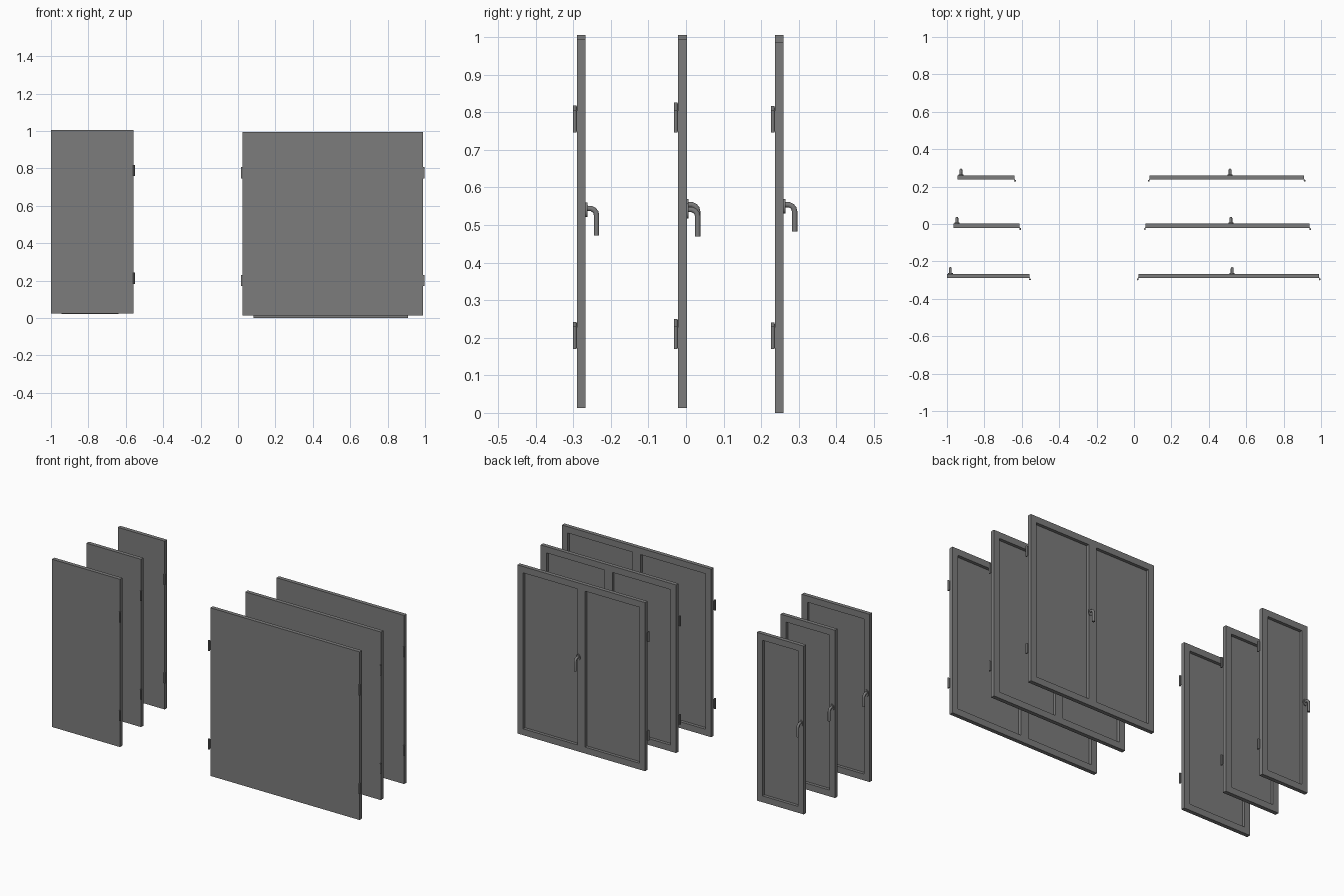
import bpy, bmesh, math
from mathutils import Vector, Matrix

cube = bpy.data.objects.get("Cube")
if cube:
    bpy.data.objects.remove(cube)

grey = bpy.data.materials.new("plain_grey")
grey.use_nodes = True
COLOUR = (0.2, 0.2, 0.2, 1)
grey.diffuse_color = COLOUR
grey.node_tree.nodes["Principled BSDF"].inputs["Base Color"].default_value = COLOUR

DEPTH, STILE, MULLION, RECESS = 0.023, 0.037, 0.05, 0.018


def finish(bm, name, smooth=False):
    bmesh.ops.recalc_face_normals(bm, faces=bm.faces)
    mesh = bpy.data.meshes.new(name)
    bm.to_mesh(mesh)
    bm.free()
    mesh.materials.append(grey)
    obj = bpy.data.objects.new(name, mesh)
    bpy.context.collection.objects.link(obj)
    if smooth:
        bpy.ops.object.select_all(action='DESELECT')
        obj.select_set(True)
        bpy.context.view_layer.objects.active = obj
        bpy.ops.object.shade_smooth_by_angle(angle=math.radians(40))
    return obj


def add_box(bm, x0, x1, y0, y1, z0, z1):
    size = Matrix.Diagonal((x1 - x0, y1 - y0, z1 - z0, 1))
    place = Matrix.Translation(((x0 + x1) / 2, (y0 + y1) / 2, (z0 + z1) / 2))
    bmesh.ops.create_cube(bm, size=1, matrix=place @ size)


def add_cylinder(bm, centre, radius, length, axis, sides=16, stretch=1):
    turn = Vector((0, 0, 1)).rotation_difference(Vector(axis)).to_matrix().to_4x4()
    shape = Matrix.Diagonal((1, 1, stretch, 1))
    bmesh.ops.create_cone(bm, cap_ends=True, segments=sides, radius1=radius, radius2=radius,
                          depth=length, matrix=Matrix.Translation(centre) @ shape @ turn)


# Flat-fronted sash whose back has one or two sunken panes
def sash(name, x0, x1, y, z0, z1, double):
    bm = bmesh.new()
    add_box(bm, x0, x1, y, y + DEPTH, z0, z1)
    mid = (x0 + x1) / 2
    panes = [(x0 + STILE, x1 - STILE)]
    if double:
        panes = [(x0 + STILE, mid - MULLION / 2), (mid + MULLION / 2, x1 - STILE)]
    cuts = [((x, 0, 0), (1, 0, 0)) for pane in panes for x in pane]
    cuts += [((0, 0, z), (0, 0, 1)) for z in (z0 + STILE, z1 - STILE)]
    for co, no in cuts:
        bmesh.ops.bisect_plane(bm, geom=bm.verts[:] + bm.edges[:] + bm.faces[:],
                               plane_co=co, plane_no=no)
    bm.normal_update()

    def is_pane(face):
        c = face.calc_center_median()
        return (face.normal.y > 0.9 and z0 + STILE < c.z < z1 - STILE
                and any(a < c.x < b for a, b in panes))

    faces = [f for f in bm.faces if is_pane(f)]
    bmesh.ops.inset_individual(bm, faces=faces, thickness=0, depth=-RECESS)
    bmesh.ops.dissolve_limit(bm, angle_limit=0.01, verts=bm.verts[:], edges=bm.edges[:])
    finish(bm, name)


# Hinge knuckle with a leaf, standing off the front corner of the sash
def hinge(name, x, side, y, z):
    bm = bmesh.new()
    add_cylinder(bm, (x + side * 0.004, y - 0.006, z), 0.005, 0.06, (0, 0, 1), 12)
    inner, outer = sorted((x, x + side * 0.003))
    add_box(bm, inner, outer, y - 0.006, y + 0.003, z - 0.027, z + 0.027)
    finish(bm, name, True)


# Lever handle: oval rosette and a bent grip hanging down
def handle(name, x, y, z):
    bm = bmesh.new()
    add_cylinder(bm, (x, y + 0.002, z), 0.013, 0.006, (0, 1, 0), 20, 1.5)
    finish(bm, name + "_rosette", True)
    curve = bpy.data.curves.new(name + "_grip", 'CURVE')
    curve.dimensions = '3D'
    curve.bevel_depth = 0.0075
    curve.bevel_resolution = 3
    curve.use_fill_caps = True
    path = [(0, 0.004), (0.014, 0.004), (0.022, 0), (0.027, -0.006), (0.029, -0.014), (0.029, -0.068)]
    spline = curve.splines.new('POLY')
    spline.points.add(len(path) - 1)
    for point, (dy, dz) in zip(spline.points, path):
        point.co = (x, y + dy, z + dz, 1)
    curve.materials.append(grey)
    obj = bpy.data.objects.new(name + "_grip", curve)
    bpy.context.collection.objects.link(obj)


# name, left edge, right edge, front, bottom, top, hinge lift, handle height, double
windows = [
    ("large_narrow", -1.0, -0.56, -0.29, 0.025, 1.005, 0.212, 0.54, False),
    ("medium_narrow", -0.965, -0.612, -0.021, 0.025, 1.005, 0.22, 0.55, False),
    ("small_narrow", -0.943, -0.64, 0.237, 0.022, 1.005, 0.21, 0.55, False),
    ("large_double", 0.024, 0.989, -0.29, 0.013, 0.995, 0.2, 0.54, True),
    ("medium_double", 0.062, 0.938, -0.021, 0.013, 0.995, 0.2, 0.537, True),
    ("small_double", 0.083, 0.908, 0.237, 0.0, 0.985, 0.2, 0.55, True),
]
for name, x0, x1, y, z0, z1, hinge_z, handle_z, double in windows:
    sash(name + "_sash", x0, x1, y, z0, z1, double)
    for level, z in (("lower", hinge_z), ("upper", hinge_z + 0.576)):
        hinge(f"{name}_{level}_hinge", x1, 1, y, z)
        if double:
            hinge(f"{name}_{level}_far_hinge", x0, -1, y, z)
    handle_x = (x0 + x1) / 2 + 0.018 if double else x0 + 0.018
    handle(name + "_handle", handle_x, y + DEPTH, handle_z)
